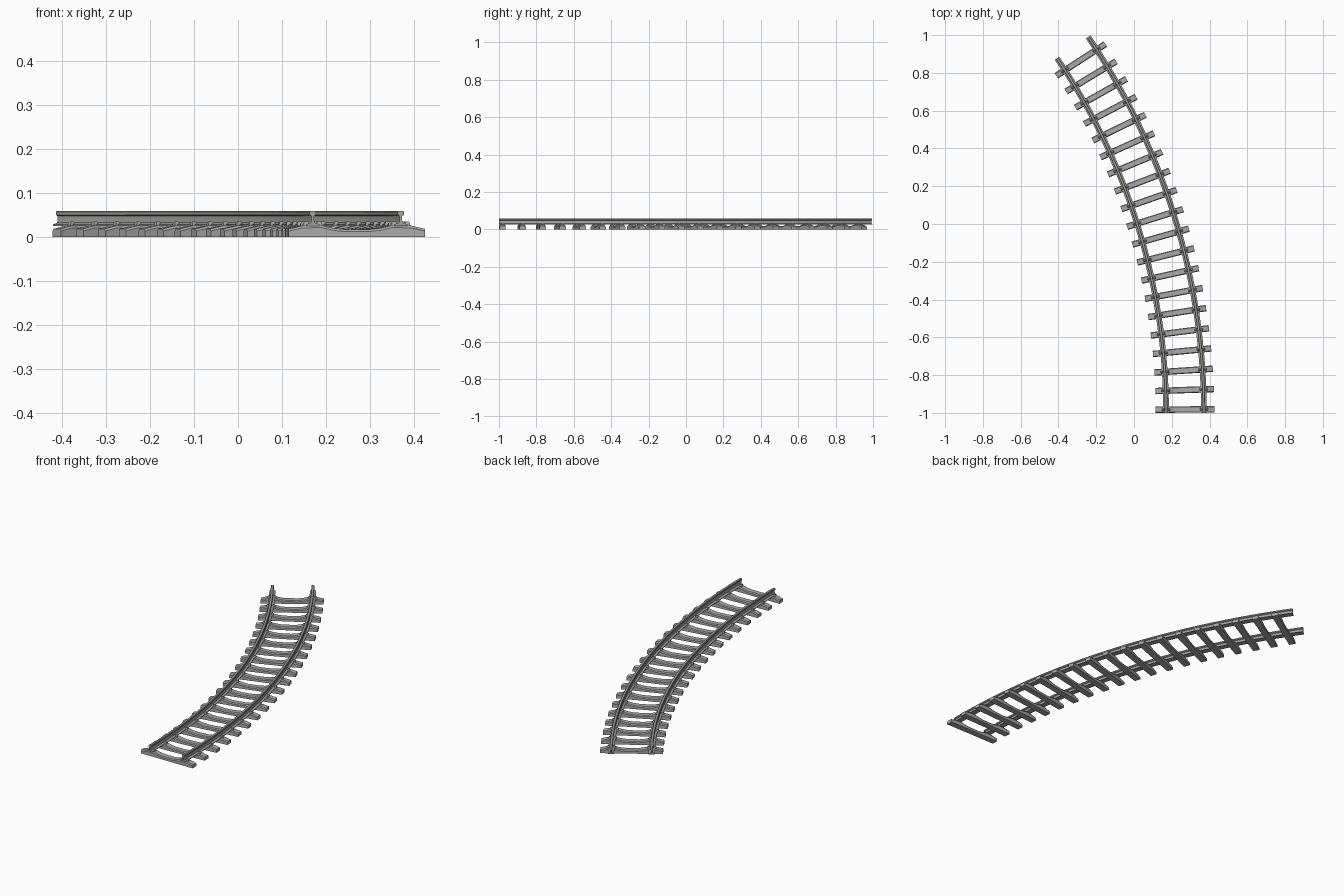
import bpy, bmesh, math

if "Cube" in bpy.data.objects:
    bpy.data.objects.remove(bpy.data.objects["Cube"], do_unlink=True)

RADIUS = 3.44            # centre line of the curve
CX, CY = -3.17, -1.0     # centre of the curve
SWEEP = math.radians(34.2)
HALF_GAUGE = 0.1
TIES = 20


def material(name, rgb):
    m = bpy.data.materials.new(name)
    m.use_nodes = True
    m.diffuse_color = (*rgb, 1)
    m.node_tree.nodes["Principled BSDF"].inputs["Base Color"].default_value = (*rgb, 1)
    return m


steel = material("rail steel", (0.36, 0.37, 0.34))
concrete = material("tie grey", (0.40, 0.40, 0.40))


def make_mesh(name, bm, mat):
    bmesh.ops.recalc_face_normals(bm, faces=bm.faces)
    mesh = bpy.data.meshes.new(name)
    bm.to_mesh(mesh)
    bm.free()
    mesh.materials.append(mat)
    return mesh


def add_object(name, mesh):
    ob = bpy.data.objects.new(name, mesh)
    bpy.context.collection.objects.link(ob)
    return ob


def loft(bm, rings):
    """Join closed rings of points and cap both ends."""
    loops = [[bm.verts.new(p) for p in ring] for ring in rings]
    n = len(loops[0])
    for a, b in zip(loops, loops[1:]):
        for i in range(n):
            j = (i + 1) % n
            bm.faces.new((a[i], a[j], b[j], b[i]))
    bm.faces.new(loops[0])
    bm.faces.new(loops[-1])


# Rails: flat foot, thin web and rounded head swept round the arc
half = [(0.015, 0.025), (0.015, 0.028), (0.0045, 0.032), (0.003, 0.036),
        (0.003, 0.047), (0.0075, 0.050), (0.0075, 0.056), (0.005, 0.059)]
profile = half + [(-u, z) for u, z in reversed(half)]
for side, name in ((-1, "left_curve_rail"), (1, "right_curve_rail")):
    name = "inner_rail" if side < 0 else "outer_rail"
    r = RADIUS + side * HALF_GAUGE
    bm = bmesh.new()
    rings = []
    for i in range(41):
        a = SWEEP * i / 40
        rings.append([((r + u) * math.cos(a), (r + u) * math.sin(a), z) for u, z in profile])
    loft(bm, rings)
    rail = add_object(name, make_mesh(name, bm, steel))
    rail.location = (CX, CY, 0)
    bpy.ops.object.select_all(action='DESELECT')
    rail.select_set(True)
    bpy.context.view_layer.objects.active = rail
    bpy.ops.object.shade_smooth_by_angle(angle=math.radians(30))

# Tie: raised rail seats, lower middle and ends, chamfered top
tops = [(0.155, 0.018), (0.125, 0.025), (0.08, 0.026), (0.055, 0.020), (0.03, 0.017)]
tops += [(-u, z) for u, z in reversed(tops)]
bm = bmesh.new()
loft(bm, [[(u, -0.017, 0), (u, -0.017, z - 0.005), (u, -0.013, z),
           (u, 0.013, z), (u, 0.017, z - 0.005), (u, 0.017, 0)] for u, z in tops])

# Rail clips: small tapered blocks on both sides of each rail foot
for seat in (-HALF_GAUGE, HALF_GAUGE):
    for side in (-1, 1):
        u = seat + side * 0.015
        loft(bm, [[(u + sx * w, sy * w, z) for sx, sy in ((-1, -1), (1, -1), (1, 1), (-1, 1))]
                  for w, z in ((0.007, 0.022), (0.006, 0.030), (0.003, 0.035))])
tie_mesh = make_mesh("tie", bm, concrete)

for i in range(TIES):
    a = math.radians(0.3 + i * 32.6 / (TIES - 1))
    tie = add_object(f"tie_{i + 1}", tie_mesh)
    tie.location = (CX + RADIUS * math.cos(a), CY + RADIUS * math.sin(a), 0)
    tie.rotation_euler.z = a
